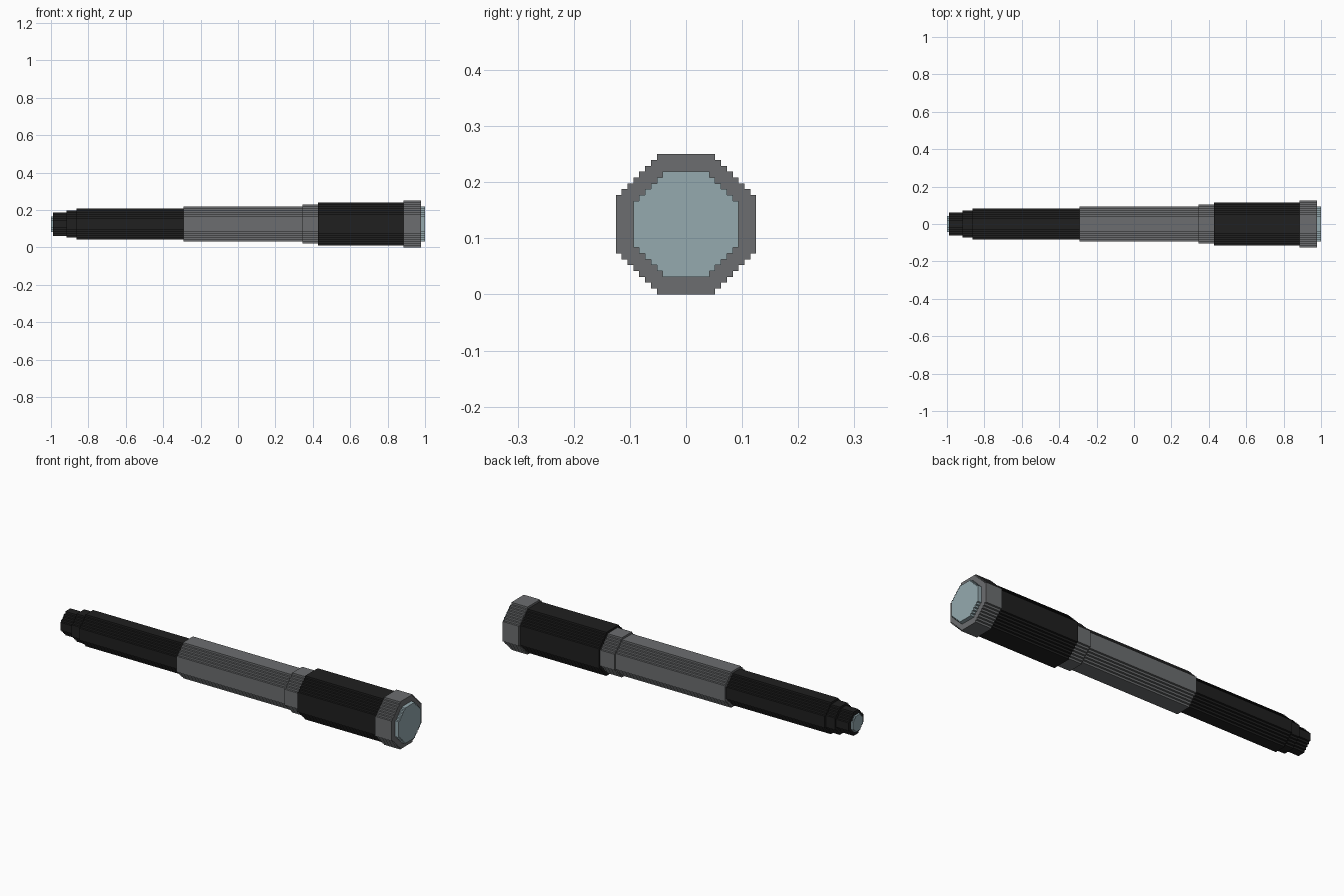
import bpy, bmesh

U = 1 / 96          # block size
AXIS_Z = 12 * U     # height of the tube's centre line

cube = bpy.data.objects.get("Cube")
if cube:
    bpy.data.objects.remove(cube, do_unlink=True)


def material(name, rgb):
    m = bpy.data.materials.new(name)
    m.use_nodes = True
    m.diffuse_color = (*rgb, 1)
    bsdf = m.node_tree.nodes["Principled BSDF"]
    bsdf.inputs["Base Color"].default_value = (*rgb, 1)
    bsdf.inputs["Roughness"].default_value = 0.8
    return m


BLACK = material("black grip", (0.014, 0.014, 0.014))
GREY = material("grey metal", (0.15, 0.155, 0.16))
GLASS = material("pale glass", (0.30, 0.40, 0.43))


def stepped_octagon(r, flat):
    """Octagon outline whose diagonals are one-block stairs."""
    quarter = [(r, flat)]
    for k in range(r - flat):
        quarter += [(r - k - 1, flat + k), (r - k - 1, flat + k + 1)]
    outline = []
    for _ in range(4):
        outline += quarter
        quarter = [(-z, y) for y, z in quarter]
    return outline


def tube(name, start, end, r, flat, mat):
    """Extrude the stepped octagon along x between two block positions."""
    bm = bmesh.new()
    cap = bm.faces.new([bm.verts.new((start * U, y * U, z * U + AXIS_Z))
                        for y, z in stepped_octagon(r, flat)])
    ext = bmesh.ops.extrude_face_region(bm, geom=[cap], use_keep_orig=True)
    moved = [g for g in ext["geom"] if isinstance(g, bmesh.types.BMVert)]
    bmesh.ops.translate(bm, verts=moved, vec=((end - start) * U, 0, 0))
    bmesh.ops.recalc_face_normals(bm, faces=bm.faces)
    mesh = bpy.data.meshes.new(name)
    bm.to_mesh(mesh)
    bm.free()
    mesh.materials.append(mat)
    bpy.context.collection.objects.link(bpy.data.objects.new(name, mesh))


# Parts from the small eye end to the large lens end
tube("eye_lens", -96, -95, 4, 2, GLASS)
tube("eyepiece", -95, -88, 6, 2, BLACK)
tube("eyepiece_collar", -88, -83, 7, 3, BLACK)
tube("rear_tube", -83, -28, 8, 3, BLACK)
tube("middle_tube", -28, 33, 9, 4, GREY)
tube("middle_collar", 33, 41, 10, 4, GREY)
tube("front_grip", 41, 85, 11, 5, BLACK)
tube("front_rim", 85, 94, 12, 5, GREY)
tube("front_lens", 94, 96, 9, 4, GLASS)
